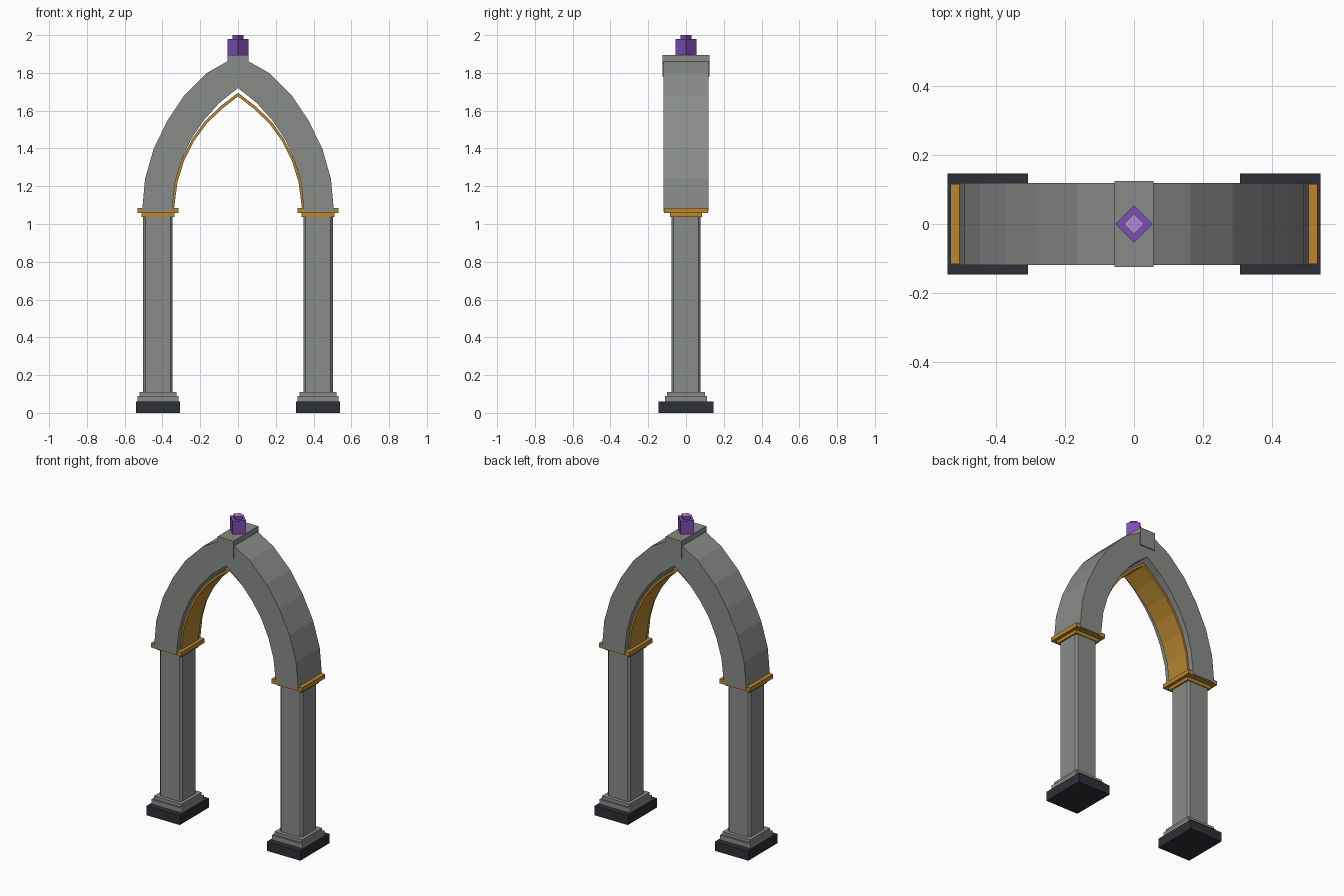
import bpy, bmesh, math

if "Cube" in bpy.data.objects:
    bpy.data.objects.remove(bpy.data.objects["Cube"])


def material(name, rgb):
    m = bpy.data.materials.new(name)
    m.diffuse_color = (*rgb, 1)
    m.use_nodes = True
    m.node_tree.nodes["Principled BSDF"].inputs["Base Color"].default_value = m.diffuse_color
    return m


STONE = material("grey stone", (0.25, 0.26, 0.25))
DARK = material("dark stone", (0.028, 0.028, 0.038))
GOLD = material("gold trim", (0.48, 0.245, 0.03))
PURPLE = material("purple crystal", (0.21, 0.075, 0.46))
PALE = material("pale crystal", (0.42, 0.27, 0.66))


def finish(name, bm, *mats):
    bmesh.ops.recalc_face_normals(bm, faces=bm.faces)
    me = bpy.data.meshes.new(name)
    bm.to_mesh(me)
    bm.free()
    for m in mats:
        me.materials.append(m)
    ob = bpy.data.objects.new(name, me)
    bpy.context.collection.objects.link(ob)
    return ob


def box(name, x, hx, hy, z0, z1, mat, chamfer=0):
    """Box with half sizes hx, hy; chamfer trims its upright edges."""
    bm = bmesh.new()
    bmesh.ops.create_cube(bm, size=1)
    for v in bm.verts:
        v.co = (x + v.co.x * 2 * hx, v.co.y * 2 * hy, z0 + (v.co.z + 0.5) * (z1 - z0))
    if chamfer:
        upright = [e for e in bm.edges if abs(e.verts[0].co.z - e.verts[1].co.z) > 0.01]
        bmesh.ops.bevel(bm, geom=upright, offset=chamfer, segments=1, affect='EDGES')
    return finish(name, bm, mat)


def arch_band(name, outer, inner, hy, mat):
    """Right-half outlines are mirrored, then bridged into a solid band."""
    def mirror(p):
        return [(-x, z) for x, z in p] + [(x, z) for x, z in reversed(p[:-1])]
    o, i = mirror(outer), mirror(inner)
    bm = bmesh.new()
    rings = [[bm.verts.new((x, y, z)) for (x, z), y in
              ((a, -hy), (a, hy), (b, hy), (b, -hy))] for a, b in zip(o, i)]
    for r, s in zip(rings, rings[1:]):
        for k in range(4):
            n = (k + 1) % 4
            bm.faces.new((r[k], r[n], s[n], s[k]))
    bm.faces.new(rings[0])
    bm.faces.new(rings[-1])
    return finish(name, bm, mat)


# Two columns with stepped bases and gilded capitals
for side, x in (("left", -0.424), ("right", 0.424)):
    box(side + "_plinth", x, 0.117, 0.146, 0, 0.06, DARK)
    box(side + "_base_lower", x, 0.108, 0.110, 0.06, 0.09, STONE)
    box(side + "_base_upper", x, 0.098, 0.100, 0.09, 0.11, STONE)
    box(side + "_column", x, 0.078, 0.078, 0.11, 1.04, STONE, 0.012)
    box(side + "_capital_lower", x, 0.088, 0.084, 1.037, 1.06, GOLD)
    box(side + "_capital_upper", x, 0.108, 0.116, 1.058, 1.085, GOLD)

# Pointed stone arch
arch_band("arch",
          [(0.508, 1.065), (0.492, 1.24), (0.446, 1.40), (0.372, 1.55),
           (0.285, 1.68), (0.164, 1.80), (0, 1.893)],
          [(0.350, 1.065), (0.333, 1.22), (0.298, 1.34), (0.248, 1.45),
           (0.185, 1.545), (0.100, 1.64), (0, 1.72)], 0.119, STONE)

# Thin gilded lining under the arch
arch_band("arch_lining",
          [(0.352, 1.07), (0.334, 1.22), (0.297, 1.34), (0.243, 1.45),
           (0.178, 1.541), (0.094, 1.622), (0, 1.695)],
          [(0.340, 1.07), (0.321, 1.22), (0.285, 1.335), (0.231, 1.442),
           (0.167, 1.530), (0.086, 1.609), (0, 1.675)], 0.085, GOLD)

# Keystone at the peak
box("keystone", 0, 0.056, 0.125, 1.78, 1.895, STONE)


def diamond(name, r, z0, z1, *mats):
    bm = bmesh.new()
    bmesh.ops.create_cone(bm, cap_ends=True, segments=4, radius1=r, radius2=r, depth=z1 - z0)
    for v in bm.verts:
        v.co.z += (z0 + z1) / 2
    ob = finish(name, bm, *mats)
    for p in ob.data.polygons:
        p.material_index = len(mats) - 1 if p.normal.z > 0.9 else 0


# Four-sided crystal finial with a pale-topped tip
diamond("crystal", 0.055, 1.895, 1.98, PURPLE)
diamond("crystal_tip", 0.03, 1.98, 2.0, PURPLE, PALE)
